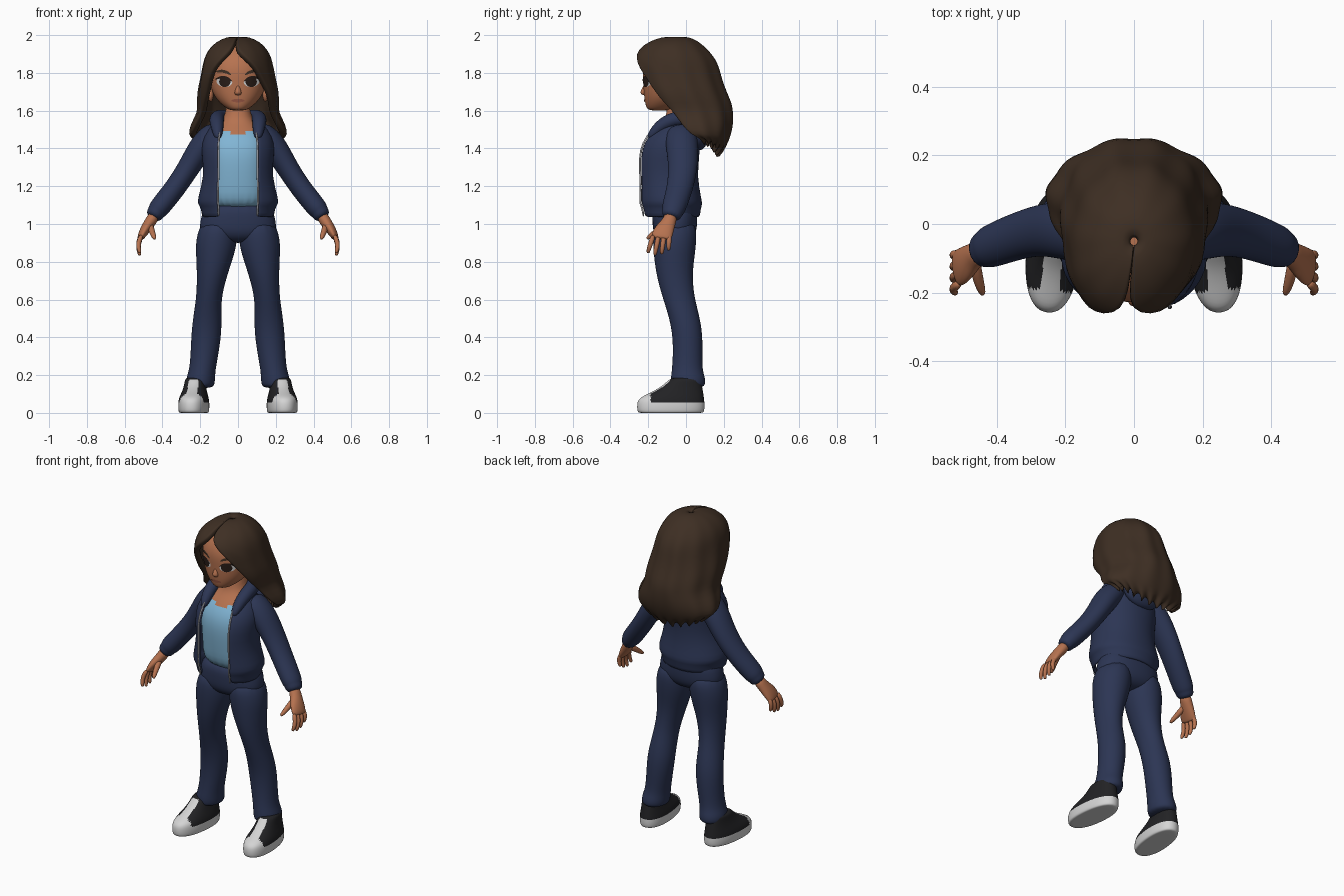
import bpy, bmesh, math
from mathutils import Vector

if "Cube" in bpy.data.objects:
    bpy.data.objects.remove(bpy.data.objects["Cube"])

def mat(name, r, g, b):
    m = bpy.data.materials.new(name)
    m.diffuse_color = (r, g, b, 1)
    m.use_nodes = True
    m.node_tree.nodes["Principled BSDF"].inputs["Base Color"].default_value = m.diffuse_color
    return m

NAVY = mat("navy_cloth", .025, .036, .088)
HAIR = mat("brown_hair", .048, .028, .017)
SKIN = mat("skin", .47, .17, .08)
SHIRT = mat("light_blue_cloth", .22, .46, .66)
WHITE = mat("white_rubber", .66, .66, .66)
BLACK = mat("black_canvas", .016, .016, .018)
DARK = mat("dark_brown", .022, .012, .009)
LIP = mat("lip", .33, .10, .06)
METAL = mat("zip_metal", .5, .5, .54)


def finish(name, bm, mats, sub=0, thick=0, recalc=True, rule=None):
    """Turn a bmesh into a smooth object, apply modifiers, colour faces by rule."""
    if recalc:
        bmesh.ops.recalc_face_normals(bm, faces=bm.faces)
    me = bpy.data.meshes.new(name)
    bm.to_mesh(me)
    bm.free()
    ob = bpy.data.objects.new(name, me)
    bpy.context.collection.objects.link(ob)
    for m in mats:
        me.materials.append(m)
    bpy.context.view_layer.objects.active = ob
    if thick:
        md = ob.modifiers.new("thick", 'SOLIDIFY')
        md.thickness, md.offset = thick, -1
        bpy.ops.object.modifier_apply(modifier="thick")
    if sub:
        md = ob.modifiers.new("sub", 'SUBSURF')
        md.levels = sub
        bpy.ops.object.modifier_apply(modifier="sub")
    for p in ob.data.polygons:
        p.use_smooth = True
        if rule:
            p.material_index = rule(p.center)
    return ob


def spow(v, p):
    return math.copysign(abs(v) ** p, v)


def tube(name, rows, mats, s=1, flat=False, n=16, p=1.0, sub=2, rule=None):
    """Loft ovals along rows of (x, y, z, rx, ry); flat keeps rings horizontal."""
    bm = bmesh.new()
    pts = [Vector(r[:3]) for r in rows]
    rings, u = [], Vector((0, 1, 0))
    for i, r in enumerate(rows):
        t = Vector((0, 0, 1))
        if not flat:
            t = (pts[min(i + 1, len(pts) - 1)] - pts[max(i - 1, 0)]).normalized()
            if abs(t.dot(u)) > .98:
                u = Vector((1, 0, 0))
        u = (u - t * u.dot(t)).normalized()
        v = t.cross(u)
        ring = []
        for k in range(n):
            a = 2 * math.pi * k / n
            c = pts[i] + 1.02 * (v * r[3] * spow(math.sin(a), p) + u * r[4] * spow(math.cos(a), p))
            ring.append(bm.verts.new((c.x * s, c.y, c.z)))
        rings.append(ring)
    for a, b in zip(rings, rings[1:]):
        for k in range(n):
            bm.faces.new((a[k], a[(k + 1) % n], b[(k + 1) % n], b[k]))
    bm.faces.new(rings[0])
    bm.faces.new(rings[-1])
    return finish(name, bm, mats, sub, rule=rule)


def sheet(name, rows, mats, shape, n=36, thick=.02, sub=1, p=1.0):
    """Open-fronted wrap, top to bottom: rows of (z, rx, y_front, y_back, gap degrees)."""
    bm = bmesh.new()
    grid = []
    for i, (z, rx, yf, yb, g) in enumerate(rows):
        g, c, ry = math.radians(g), (yf + yb) / 2, (yb - yf) / 2
        line = []
        for k in range(n + 1):
            t = g + (2 * math.pi - 2 * g) * k / n
            q = (rx * spow(math.sin(t), p), c - ry * spow(math.cos(t), p), z)
            line.append(bm.verts.new(shape(i, t, Vector(q), c)))
        grid.append(line)
    edges = [[l[e].co.copy() for l in grid] for e in (0, -1)]
    for a, b in zip(grid, grid[1:]):
        for k in range(n):
            bm.faces.new((a[k], b[k], b[k + 1], a[k + 1]))
    finish(name, bm, mats, sub, thick, recalc=False)
    return edges


def ball(name, loc, size, m):
    bm = bmesh.new()
    bmesh.ops.create_uvsphere(bm, u_segments=20, v_segments=12, radius=1)
    for v in bm.verts:
        v.co = Vector([v.co[i] * size[i] + loc[i] for i in range(3)])
    return finish(name, bm, [m])


# Neck, chest and shirt: one loft, skin above the scooped neckline
tube("shirt_and_neck", [(0, -.075, 1.07, .165, .115), (0, -.08, 1.2, .155, .125), (0, -.085, 1.35, .165, .135),
     (0, -.08, 1.44, .165, .12), (0, -.05, 1.51, .12, .095), (0, -.03, 1.56, .065, .068),
     (0, -.035, 1.67, .06, .068)], [SHIRT, SKIN], flat=True, n=24, p=.9,
     rule=lambda c: 1 if c.z > 1.475 + 4 * c.x ** 2 else 0)

# Open jacket with its hem, and zip strips on the front edges
jacket = [(1.56, .105, -.12, .06, 55), (1.50, .165, -.20, .075, 34), (1.43, .195, -.25, .075, 31),
          (1.35, .19, -.27, .07, 32), (1.25, .18, -.265, .06, 34), (1.14, .213, -.26, .08, 29),
          (1.105, .215, -.26, .088, 28), (1.085, .195, -.25, .078, 31), (1.035, .192, -.245, .075, 31)]
edges = sheet("jacket", jacket, [NAVY], lambda i, t, q, c: q, p=.95)
for nm, e in zip(("left_zip", "right_zip"), edges):
    tube(nm, [(q.x, q.y - .002, q.z, .006, .006) for q in e[1:]], [METAL], n=6, sub=1)

# Hood: rolled collar and folded bag behind the neck
half = [(.105, -.2, 1.45, .02, .02), (.11, -.14, 1.52, .035, .035), (.115, -.07, 1.555, .04, .04),
        (.105, .01, 1.565, .042, .042), (.06, .065, 1.56, .045, .045)]
tube("hood_collar", half + [(0, .08, 1.55, .045, .045)] + [(-r[0],) + r[1:] for r in half[::-1]], [NAVY], n=12)
ball("hood_bag", (0, .07, 1.48), (.13, .05, .09), NAVY)

# Trousers: pelvis
tube("pelvis", [(0, -.06, 1.12, .17, .115), (0, -.058, 1.03, .195, .118), (0, -.06, .96, .205, .115),
                (0, -.06, .92, .15, .09), (0, -.06, .9, .06, .05)], [NAVY], flat=True, n=24, p=.9)


def shoe_rule(c):
    if c.z < .055 or c.y < -.195:
        return 1
    return 1 if abs(c.x) < .027 and c.y < -.085 and c.z > .09 else 0


for s, side in ((1, "left_"), (-1, "right_")):
    # Trouser leg with a bunched cuff
    tube(side + "leg", [(.1, -.058, 1.03, .09, .11), (.113, -.06, .92, .112, .117), (.122, -.062, .83, .1, .108),
         (.137, -.062, .73, .08, .095), (.153, -.042, .62, .067, .085), (.16, -.018, .54, .072, .082),
         (.166, .006, .44, .08, .08), (.175, .01, .33, .075, .078), (.188, .006, .23, .069, .08),
         (.197, .01, .19, .076, .09), (.199, .012, .155, .076, .092), (.2, .01, .13, .066, .08)],
         [NAVY], s, flat=True)
    # Sleeve and ribbed cuff
    tube(side + "sleeve", [(.1, -.03, 1.5, .05, .07), (.145, -.025, 1.465, .068, .085), (.2, -.02, 1.4, .068, .085),
         (.26, -.015, 1.3, .058, .077), (.325, -.03, 1.2, .056, .07), (.385, -.052, 1.125, .056, .066),
         (.425, -.068, 1.075, .054, .062), (.432, -.071, 1.065, .046, .054), (.455, -.082, 1.03, .044, .05)],
         [NAVY], s)
    # Hand: palm, four fingers, thumb
    tube(side + "palm", [(.44, -.078, 1.05, .032, .036), (.465, -.09, 1.01, .03, .036), (.492, -.115, .97, .027, .052),
         (.512, -.13, .935, .02, .055), (.518, -.132, .92, .014, .046)], [SKIN], s)
    for k in range(4):
        y, f = -.172 + .028 * k, (.0, .012, .006, -.014)[k]
        yt = -.2 + .036 * k
        tube(side + "finger_%d" % (k + 1), [(.508, y, .945, .014, .015), (.53, (y + yt) / 2, .9 - f / 2, .014, .014),
             (.524, yt, .858 - f, .012, .012), (.518, yt, .845 - f, .007, .007)], [SKIN], s, n=8, sub=1)
    tube(side + "thumb", [(.465, -.1, 1.0, .018, .02), (.458, -.15, .965, .018, .018), (.446, -.19, .935, .014, .014),
         (.44, -.208, .92, .008, .008)], [SKIN], s, n=8, sub=1)
    # Canvas shoe with white sole, toe cap and tongue
    shoe = tube(side + "shoe", [(0, -.08, 0, .066, .158), (0, -.081, 0, .078, .176), (0, -.081, .05, .08, .178),
                (0, -.077, .08, .075, .17), (0, -.05, .105, .066, .14), (0, -.025, .135, .058, .11),
                (0, -.01, .165, .054, .09), (0, 0, .19, .05, .075)], [BLACK, WHITE], flat=True, n=24, p=.88,
                rule=shoe_rule)
    shoe.location.x, shoe.rotation_euler.z = .226 * s, .1 * s
    # Ear
    ball(side + "ear", (.145 * s, -.07, 1.69), (.016, .03, .042), SKIN)

# Head and nose
head = tube("head", [(0, -.14, 1.6, .035, .05), (0, -.13, 1.612, .06, .078), (0, -.11, 1.645, .1, .106),
            (0, -.09, 1.69, .132, .132), (0, -.075, 1.75, .15, .15), (0, -.07, 1.82, .156, .16),
            (0, -.06, 1.89, .14, .145), (0, -.05, 1.94, .09, .1), (0, -.05, 1.955, .03, .03)],
            [SKIN], flat=True, n=24, p=.93)
tube("nose", [(0, -.2, 1.755, .008, .012), (0, -.215, 1.72, .012, .018), (0, -.226, 1.695, .021, .02),
              (0, -.215, 1.68, .014, .014)], [SKIN], flat=True, n=10)
bpy.context.view_layer.update()


def plate(name, x, z, rx, rz, tilt, m, off, bend=0):
    """Thin oval laid on the face surface."""
    bm = bmesh.new()
    rings = []
    for f in (.02, .5, 1):
        ring = []
        for k in range(20):
            a = 2 * math.pi * k / 20
            u, w = rx * f * math.cos(a), rz * f * math.sin(a)
            w -= bend * u * u
            px, pz = x + u * math.cos(tilt) - w * math.sin(tilt), z + u * math.sin(tilt) + w * math.cos(tilt)
            hit, loc, _, _ = head.ray_cast((px, -1, pz), (0, 1, 0))
            ring.append(bm.verts.new((px, (loc.y if hit else -.2) - off, pz)))
        rings.append(ring)
    bm.faces.new(rings[0])
    for a, b in zip(rings, rings[1:]):
        for k in range(20):
            bm.faces.new((a[k], b[k], b[(k + 1) % 20], a[(k + 1) % 20]))
    for f in bm.faces:
        f.normal_update()
        if f.normal.y > 0:
            f.normal_flip()
    finish(name, bm, [m], recalc=False)


# Painted face: eyes, lashes, brows, mouth
for s, side in ((1, "left_"), (-1, "right_")):
    plate(side + "eye_white", .072 * s, 1.752, .042, .026, .1 * s, WHITE, .003)
    plate(side + "iris", .07 * s, 1.753, .03, .028, 0, DARK, .005)
    plate(side + "lash", .075 * s, 1.777, .046, .007, .1 * s, DARK, .006, 8)
    plate(side + "brow", .075 * s, 1.808, .042, .008, .2 * s, HAIR, .004, 6)
plate("mouth", 0, 1.653, .036, .009, 0, LIP, .004)

# Long parted hair: crown, face-framing sides and jagged hem
hair = [(1.995, .01, -.06, -.04, 0), (1.99, .06, -.13, .02, 0), (1.965, .115, -.2, .07, 1), (1.925, .155, -.255, .115, 5),
        (1.88, .178, -.285, .155, 20), (1.83, .188, -.3, .178, 37), (1.77, .198, -.29, .192, 46),
        (1.70, .215, -.26, .217, 51), (1.64, .215, -.23, .245, 57), (1.59, .212, -.18, .252, 61),
        (1.53, .25, -.13, .252, 62), (1.47, .264, -.09, .24, 72), (1.41, .24, -.03, .215, 82), (1.36, .195, .03, .175, 90)]


def strands(i, t, q, c):
    z, wave = q.z, 1 + .018 * math.cos(11 * t) * min(1, i / 5)
    q = Vector((q.x * wave, c + (q.y - c) * wave, z))
    if z > 1.75:
        q.x -= .022 * max(0, math.cos(t)) * min(1, i / 3)
    if i == len(hair) - 1:
        q.z += .06 * math.sin(t) ** 2 + .022 * math.cos(22 * t)
    elif i == len(hair) - 2:
        q.z += .045 * math.sin(t) ** 2
    return q


sheet("hair", hair, [HAIR], strands, n=64, thick=.035)
